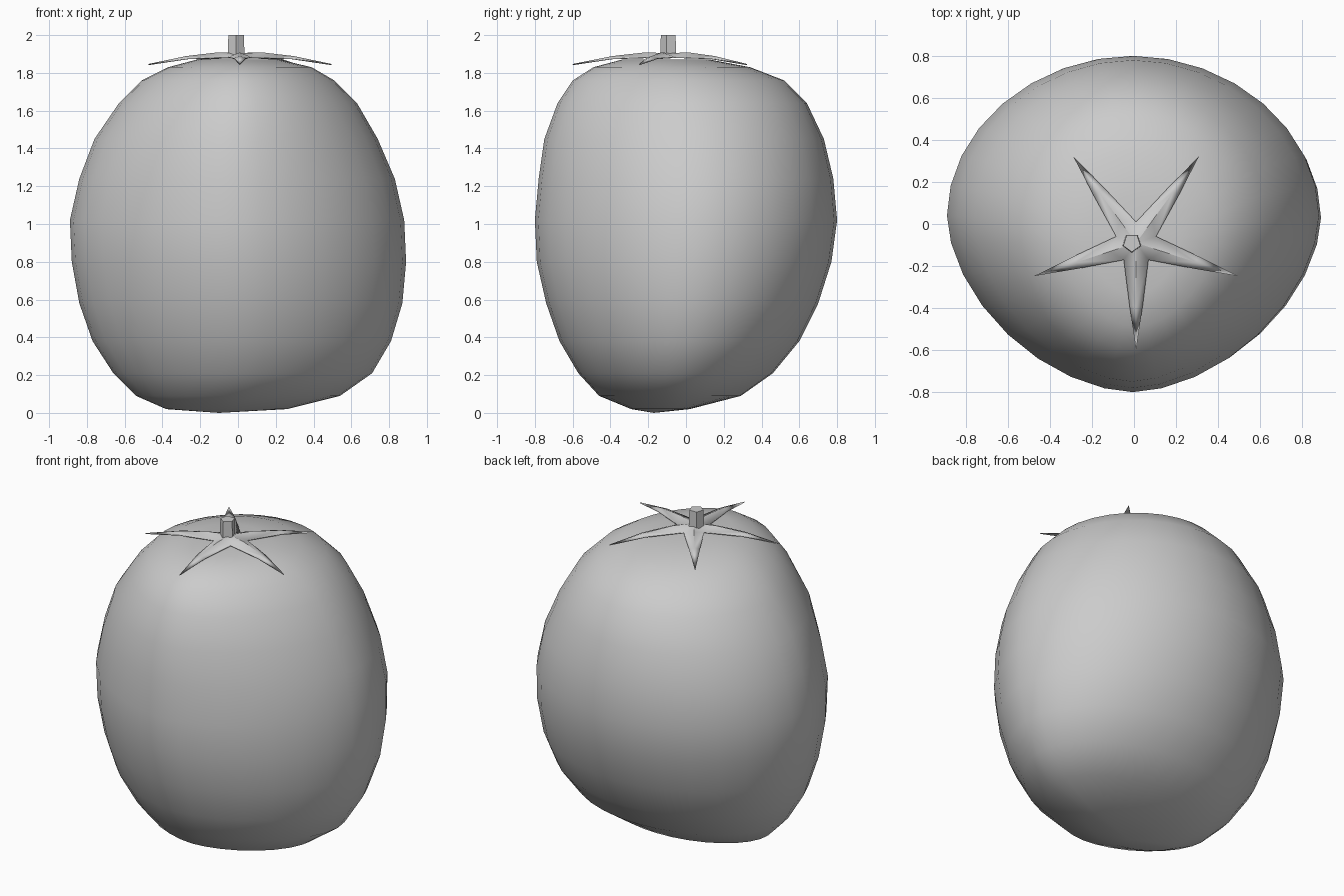
import bpy
import bmesh
from math import sin, cos, pi, radians, copysign
from mathutils import Vector

old = bpy.data.objects.get("Cube")
if old:
    bpy.data.objects.remove(old, do_unlink=True)

grey = bpy.data.materials.new("plain grey")
grey.use_nodes = True
colour = (0.6, 0.6, 0.6, 1)
grey.diffuse_color = colour
grey.node_tree.nodes["Principled BSDF"].inputs["Base Color"].default_value = colour


def finish(bm, name, angle):
    """Turn a bmesh into a shaded object with the shared material."""
    bmesh.ops.recalc_face_normals(bm, faces=bm.faces)
    mesh = bpy.data.meshes.new(name)
    bm.to_mesh(mesh)
    bm.free()
    mesh.materials.append(grey)
    obj = bpy.data.objects.new(name, mesh)
    bpy.context.collection.objects.link(obj)
    bpy.ops.object.select_all(action="DESELECT")
    obj.select_set(True)
    bpy.context.view_layer.objects.active = obj
    bpy.ops.object.shade_smooth_by_angle(angle=radians(angle))
    return obj


def loft(bm, rings):
    """Bridge successive rings of vertices with quads."""
    for low, high in zip(rings, rings[1:]):
        for i in range(len(low)):
            j = (i + 1) % len(low)
            bm.faces.new((low[i], low[j], high[j], high[i]))


def cap(bm, ring, point):
    """Close a ring with a fan of triangles."""
    tip = bm.verts.new(point)
    for i in range(len(ring)):
        bm.faces.new((ring[i], ring[(i + 1) % len(ring)], tip))


# Fruit body: each row is height, then right, left, front and back reach
SEGMENTS = 32
rows = [
    (0.02, -0.38, 0.26, -0.29, 0.02),
    (0.09, -0.54, 0.54, -0.46, 0.29),
    (0.21, -0.66, 0.71, -0.57, 0.46),
    (0.38, -0.77, 0.81, -0.67, 0.60),
    (0.58, -0.84, 0.87, -0.74, 0.70),
    (0.80, -0.88, 0.89, -0.79, 0.77),
    (1.02, -0.89, 0.88, -0.80, 0.80),
    (1.24, -0.84, 0.83, -0.78, 0.78),
    (1.45, -0.76, 0.74, -0.75, 0.73),
    (1.64, -0.63, 0.63, -0.68, 0.64),
    (1.76, -0.51, 0.51, -0.60, 0.52),
    (1.83, -0.37, 0.39, -0.49, 0.34),
    (1.87, -0.22, 0.22, -0.34, 0.13),
]
bm = bmesh.new()
rings = []
for z, right, left, front, back in rows:
    cx, cy = (right + left) / 2, (front + back) / 2 + 0.04
    ring = []
    for i in range(SEGMENTS):
        a = 2 * pi * i / SEGMENTS
        c, s = cos(a), sin(a)
        # The front half is slightly more pointed than the back
        power = 2 / (1.75 if s < 0 else 1.95)
        depth = cy - front if s < 0 else back - cy
        x = cx + (left - right) / 2 * copysign(abs(c) ** power, c)
        y = cy + depth * copysign(abs(s) ** power, s)
        ring.append(bm.verts.new((x, y, z)))
    rings.append(ring)
loft(bm, rings)
cap(bm, rings[0], (-0.1, -0.17, 0))
cap(bm, rings[-1], (-0.01, -0.1, 1.865))
finish(bm, "fruit_body", 60)

# Star-shaped leaf crown: five tapering leaves with a raised midrib
CENTRE = Vector((0.01, -0.09, 0))


def polar(r, a, z):
    return CENTRE + Vector((r * cos(a), r * sin(a), z))


bm = bmesh.new()
hub = bm.verts.new(polar(0, 0, 1.905))
notches = [bm.verts.new(polar(0.1, pi / 2 + k * 2 * pi / 5, 1.885)) for k in range(5)]
for k in range(5):
    a = pi / 2 + (k + 0.5) * 2 * pi / 5
    tip = bm.verts.new(polar(0.51, a, 1.847))
    ribs = [bm.verts.new(polar(r, a, z)) for r, z in ((0.13, 1.908), (0.3, 1.889))]
    for notch, side in ((notches[k], -1), (notches[(k + 1) % 5], 1)):
        edge = bm.verts.new(polar(0.3, a + side * 0.105, 1.878))
        bm.faces.new((hub, notch, ribs[0]))
        bm.faces.new((notch, edge, ribs[1], ribs[0]))
        bm.faces.new((edge, tip, ribs[1]))
crown = finish(bm, "leaf_crown", 40)
thick = crown.modifiers.new("thickness", "SOLIDIFY")
thick.thickness = 0.006
thick.offset = -1

# Five-sided stem
bm = bmesh.new()
rings = []
for radius, z in ((0.047, 1.89), (0.043, 2.0)):
    rings.append([bm.verts.new((-0.01 + radius * cos(a), -0.09 + radius * sin(a), z))
                  for a in (-pi / 2 + k * 2 * pi / 5 for k in range(5))])
loft(bm, rings)
for ring in rings:
    bm.faces.new(ring)
finish(bm, "stem", 30)
